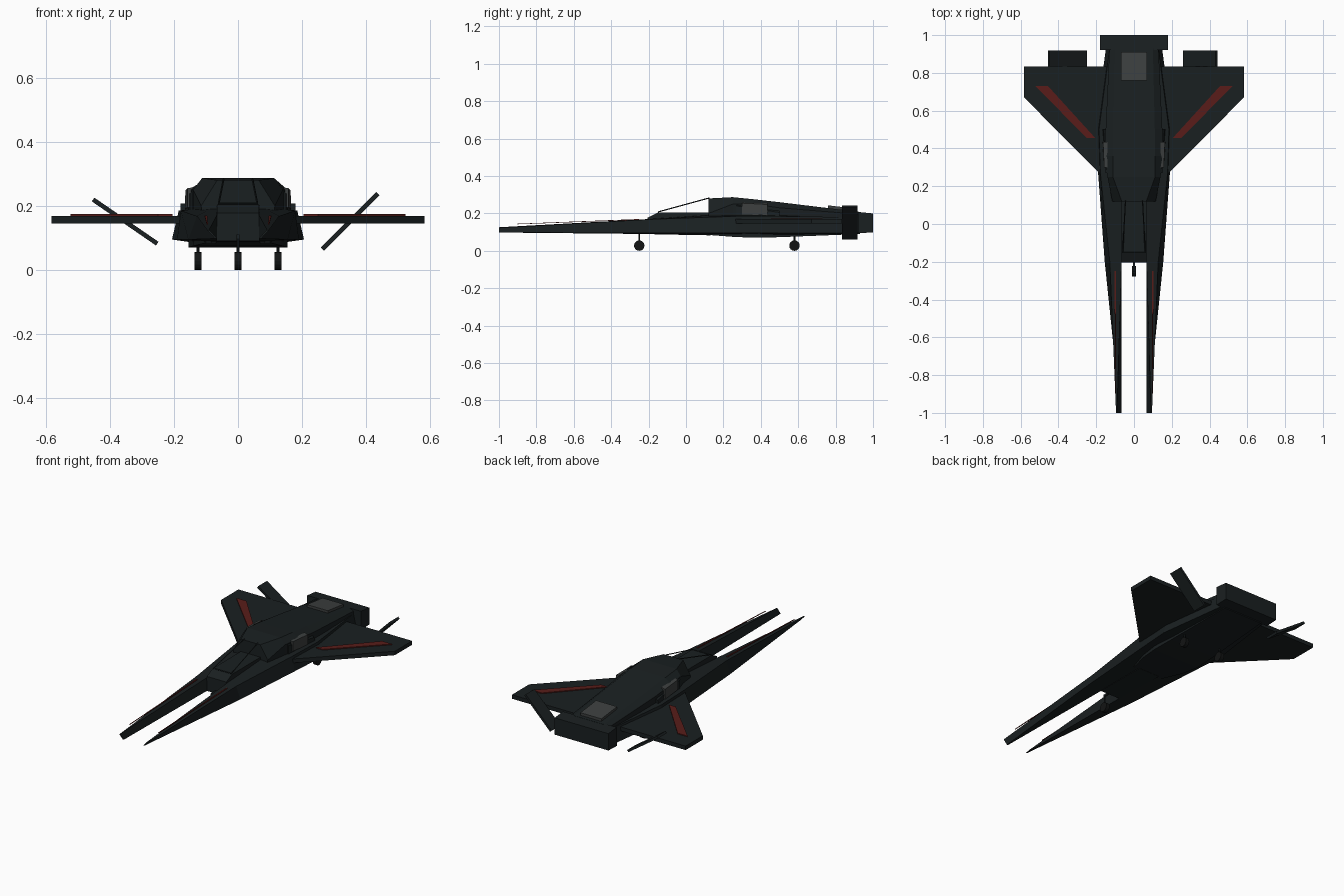
import bpy, bmesh, math
from mathutils import Matrix, Vector

if "Cube" in bpy.data.objects:
    bpy.data.objects.remove(bpy.data.objects["Cube"])


def material(name, rgb):
    m = bpy.data.materials.new(name)
    m.diffuse_color = (*rgb, 1)
    m.use_nodes = True
    m.node_tree.nodes["Principled BSDF"].inputs["Base Color"].default_value = m.diffuse_color
    return m


HULL = material("dark_hull", (.010, .014, .015))
TYRE = material("black_rubber", (.006, .007, .007))
RED = material("red_trim", (.10, .012, .010))
GREY = material("grey_panel", (.045, .05, .05))


def finish(bm, name, mat, mirror=False):
    bmesh.ops.recalc_face_normals(bm, faces=bm.faces)
    me = bpy.data.meshes.new(name)
    bm.to_mesh(me)
    bm.free()
    ob = bpy.data.objects.new(name, me)
    bpy.context.collection.objects.link(ob)
    me.materials.append(mat)
    if mirror:
        ob.modifiers.new("mirror", 'MIRROR')
    return ob


def loft(name, sections, mat, mirror=False):
    """sections: list of (y, [(x, z), ...]) with equal point counts"""
    bm = bmesh.new()
    rings = [[bm.verts.new((x, y, z)) for x, z in pts] for y, pts in sections]
    n = len(rings[0])
    for a, b in zip(rings, rings[1:]):
        for i in range(n):
            j = (i + 1) % n
            bm.faces.new((a[i], a[j], b[j], b[i]))
    bm.faces.new(rings[0])
    bm.faces.new(rings[-1])
    return finish(bm, name, mat, mirror)


def plate(name, outline, z0, z1, mat, mirror=False):
    """flat plan outline extruded from z0 to z1"""
    bm = bmesh.new()
    f = bm.faces.new([bm.verts.new((x, y, z0)) for x, y in outline])
    ext = bmesh.ops.extrude_face_region(bm, geom=[f])["geom"]
    bmesh.ops.translate(bm, vec=(0, 0, z1 - z0),
                        verts=[v for v in ext if isinstance(v, bmesh.types.BMVert)])
    return finish(bm, name, mat, mirror)


def box(name, centre, size, mat, angle=0, mirror=False):
    bm = bmesh.new()
    bmesh.ops.create_cube(bm, size=1, matrix=Matrix.Translation(centre)
                          @ Matrix.Rotation(angle, 4, 'Y') @ Matrix.Diagonal((*size, 1)))
    return finish(bm, name, mat, mirror)


def rod(name, a, b, r, mat, sides=8, mirror=False):
    a, b = Vector(a), Vector(b)
    d = b - a
    bm = bmesh.new()
    bmesh.ops.create_cone(bm, cap_ends=True, segments=sides, radius1=r, radius2=r, depth=d.length,
                          matrix=Matrix.Translation((a + b) / 2)
                          @ d.to_track_quat('Z', 'Y').to_matrix().to_4x4())
    return finish(bm, name, mat, mirror)


def hull_section(y, wt, zt, ws, zs, wb, zb):
    """six-sided symmetric cross-section: top, shoulder, bottom"""
    return y, [(-wt, zt), (wt, zt), (ws, zs), (wb, zb), (-wb, zb), (-ws, zs)]


# Main fuselage, cockpit tub and tail block
loft("fuselage", [
    hull_section(.12, .065, .28, .115, .20, .10, .085),
    hull_section(.25, .112, .287, .14, .25, .14, .075),
    hull_section(.36, .112, .276, .155, .25, .155, .07),
    hull_section(.50, .11, .26, .15, .23, .15, .073),
    hull_section(.93, .10, .208, .13, .195, .13, .09)], HULL)
loft("cockpit_tub", [
    hull_section(-.205, .065, .178, .068, .15, .068, .09),
    hull_section(-.15, .065, .204, .068, .15, .068, .088),
    hull_section(.13, .066, .205, .07, .15, .07, .083)], HULL)
loft("tail_block", [(.92, [(-.18, .095), (.18, .095), (.18, .208), (-.18, .208)]),
                    (1.0, [(-.18, .098), (.18, .098), (.18, .20), (-.18, .20)])], HULL)

# Forward prongs: tilted blades at the tip thickening into the body sides
loft("nose_prong", [
    (-1.0, [(.065, .098), (.072, .098), (.095, .123), (.09, .126)]),
    (-.20, [(.065, .09), (.155, .095), (.128, .168), (.066, .170)]),
    (.27, [(.065, .085), (.19, .095), (.178, .185), (.066, .20)]),
    (.50, [(.065, .075), (.206, .095), (.185, .185), (.066, .20)]),
    (.92, [(.065, .09), (.15, .095), (.13, .18), (.066, .18)])], HULL, True)
loft("prong_stripe", [
    (-.90, [(.094, .142), (.098, .142), (.098, .145), (.094, .145)]),
    (-.25, [(.096, .166), (.104, .166), (.104, .170), (.096, .170)])], RED, True)

# Wings with red stripes
plate("wing", [(.10, .20), (.18, .265), (.582, .67), (.582, .835), (.10, .835)],
      .145, .169, HULL, True)
plate("wing_stripe", [(.205, .455), (.25, .455), (.522, .73), (.455, .73)],
      .168, .174, RED, True)

# Trailing-edge flaps, each turned to its own angle
box("right_flap", (.35, .876, .152), (.245, .084, .014), HULL, -math.radians(45))
box("left_flap", (-.352, .876, .151), (.243, .084, .014), HULL, math.radians(34.5))

# Side intake blocks with grey panels, and the top rear panel
loft("side_intake", [
    (.27, [(.11, .17), (.15, .17), (.15, .24), (.11, .275)]),
    (.50, [(.11, .17), (.172, .17), (.160, .205), (.11, .25)])], HULL, True)
loft("side_panel", [
    (.30, [(.14, .195), (.158, .195), (.158, .255), (.14, .258)]),
    (.435, [(.14, .19), (.166, .19), (.164, .248), (.14, .255)])], GREY, True)
loft("top_panel", [(.76, [(-.07, .21), (.07, .21), (.07, .243), (-.07, .243)]),
                   (.91, [(-.07, .20), (.07, .20), (.07, .226), (-.07, .226)])], GREY)

# Open canopy frame
rod("canopy_rail", (.06, -.15, .208), (.045, .125, .283), .003, HULL, 4, True)
rod("canopy_sill", (-.062, -.15, .207), (.062, -.15, .207), .003, HULL, 4)

# Landing gear
for name, x, y, top, mir in (("nose", 0, -.25, .11, False), ("main", .125, .58, .09, True)):
    rod(name + "_wheel", (x - .011, y, .028), (x + .011, y, .028), .028, TYRE, 16, mir)
    rod(name + "_strut", (x, y, .03), (x, y, top), .005, HULL, 8, mir)
box("nose_gear_mount", (0, -.225, .104), (.01, .06, .012), HULL)
